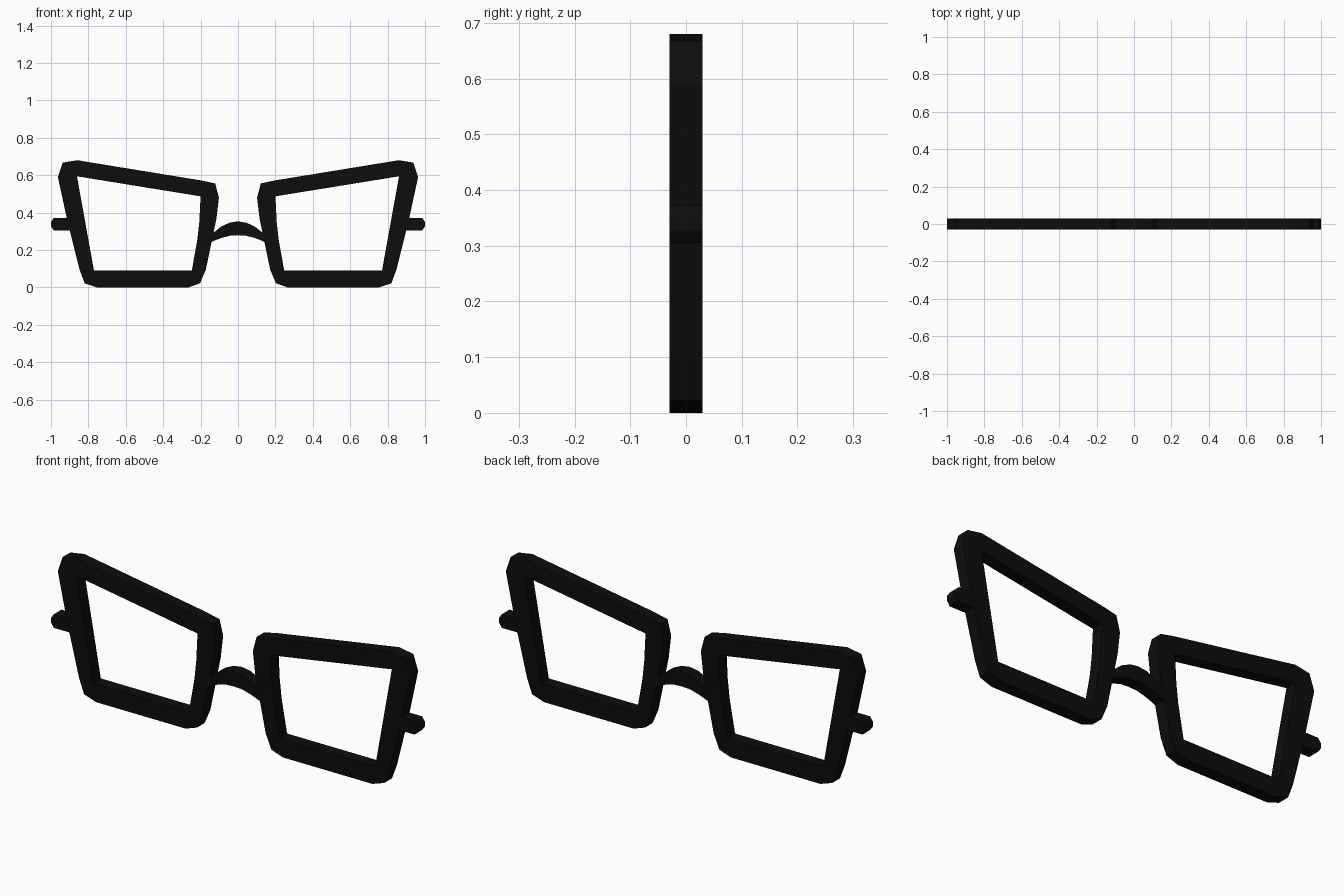
import bpy, bmesh, math
from mathutils import Matrix

if "Cube" in bpy.data.objects:
    bpy.data.objects.remove(bpy.data.objects["Cube"])

black = bpy.data.materials.new("glossy black")
black.diffuse_color = (0.004, 0.004, 0.004, 1)
black.use_nodes = True
black.node_tree.nodes["Principled BSDF"].inputs["Base Color"].default_value = black.diffuse_color
DEPTH = 0.06


def plate(name, *loops):
    """Flat plate from x,z outlines (later outlines are holes), extruded in y."""
    cu = bpy.data.curves.new(name + "_outline", 'CURVE')
    cu.dimensions = '2D'
    cu.fill_mode = 'BOTH'
    cu.extrude = DEPTH / 2
    for pts in loops:
        sp = cu.splines.new('POLY')
        sp.points.add(len(pts) - 1)
        for p, (x, z) in zip(sp.points, pts):
            p.co = (x, z, 0, 1)
        sp.use_cyclic_u = True
    tmp = bpy.data.objects.new(name + "_tmp", cu)
    bpy.context.collection.objects.link(tmp)
    dg = bpy.context.evaluated_depsgraph_get()
    me = bpy.data.meshes.new_from_object(tmp.evaluated_get(dg))
    bpy.data.objects.remove(tmp)
    bm = bmesh.new()
    bm.from_mesh(me)
    bmesh.ops.remove_doubles(bm, verts=bm.verts, dist=1e-4)
    bmesh.ops.transform(bm, matrix=Matrix.Rotation(math.pi / 2, 4, 'X'), verts=bm.verts)
    bmesh.ops.recalc_face_normals(bm, faces=bm.faces)
    for f in bm.faces:
        f.smooth = False
        f.material_index = 0
    bm.to_mesh(me)
    bm.free()
    me.materials.clear()
    me.materials.append(black)
    ob = bpy.data.objects.new(name, me)
    bpy.context.collection.objects.link(ob)
    return ob


# Outlines for the +x half
rim_outer = [(0.86, 0.68), (0.937, 0.667), (0.963, 0.59), (0.91, 0.345), (0.847, 0.095),
             (0.82, 0.022), (0.755, 0), (0.265, 0), (0.203, 0.022), (0.172, 0.095),
             (0.136, 0.267), (0.115, 0.37), (0.102, 0.48), (0.122, 0.556), (0.198, 0.572)]
rim_inner = [(0.861, 0.594), (0.77, 0.09), (0.247, 0.09), (0.217, 0.257),
             (0.207, 0.35), (0.2, 0.487)]
hinge = [(0.87, 0.372), (0.985, 0.372), (1.0, 0.35), (1.0, 0.327), (0.985, 0.305), (0.87, 0.305)]

# Rims and hinge stubs on both sides
for side, s in (("right", 1), ("left", -1)):
    flip = lambda pts: [(s * x, z) for x, z in pts]
    plate(side + "_rim", flip(rim_outer), flip(rim_inner))
    plate(side + "_hinge_stub", flip(hinge))

# Arched nose bridge
top = [(0.16, 0.272), (0.134, 0.29), (0.09, 0.325), (0.045, 0.346), (0, 0.353)]
bottom = [(0, 0.279), (0.045, 0.276), (0.09, 0.264), (0.134, 0.247), (0.16, 0.235)]
half = [(-x, z) for x, z in top]
plate("nose_bridge", half + top[-2::-1] + bottom[::-1] + [(-x, z) for x, z in bottom[1:]])
